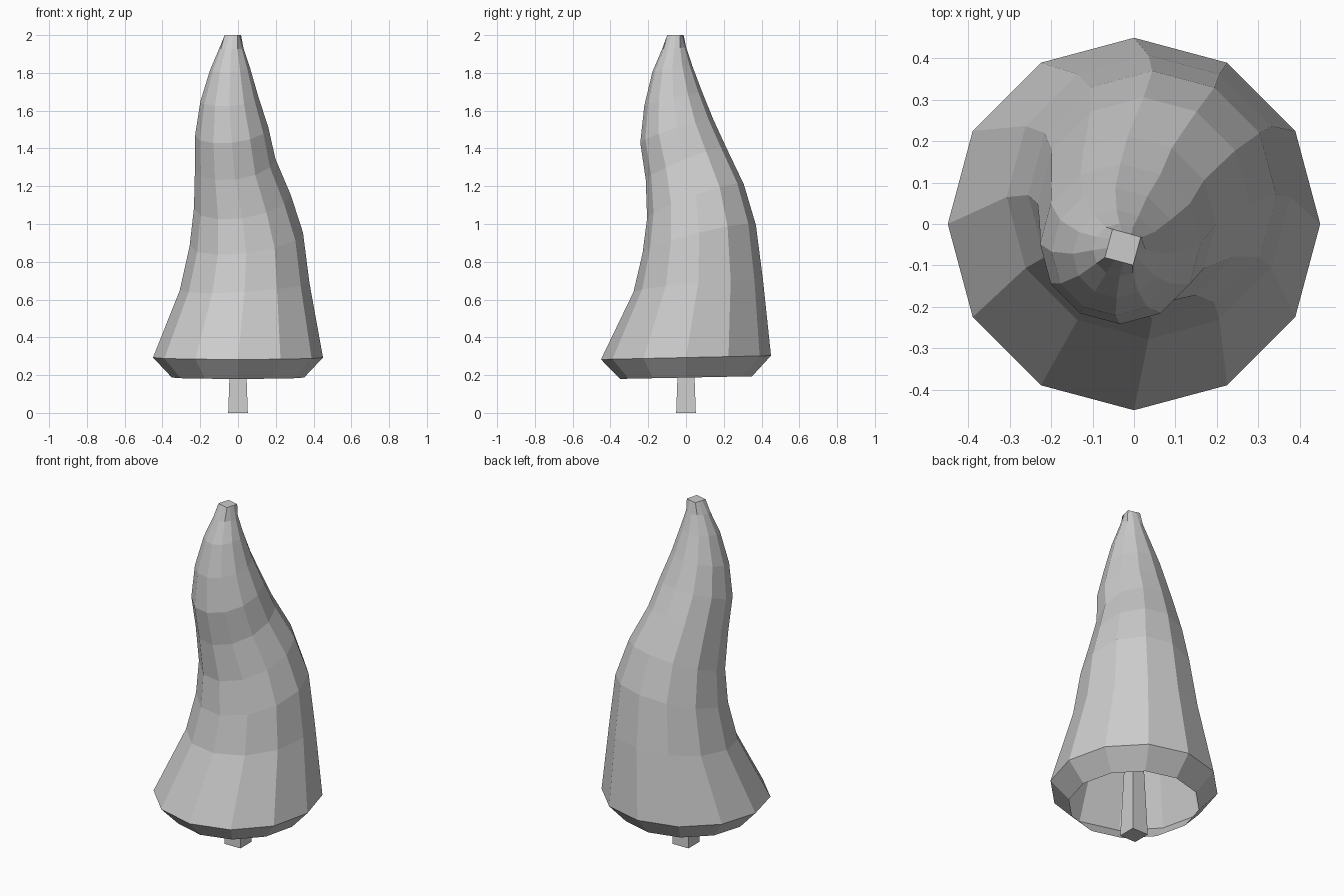
import bpy, bmesh
from math import cos, sin, pi

if "Cube" in bpy.data.objects:
    bpy.data.objects.remove(bpy.data.objects["Cube"])

SIDES = 12

# foliage rings: centre x, centre y, centre z, radius, tilt in x, tilt in y
RINGS = [
    (0.0, 0.0, 0.187, 0.35, 0.0, 0.007),
    (0.0, 0.0, 0.293, 0.45, 0.0, 0.01),
    (0.035, 0.065, 0.67, 0.343, 0.02, 0.03),
    (0.044, 0.07, 0.92, 0.300, 0.035, 0.075),
    (0.023, 0.05, 1.12, 0.256, 0.035, 0.09),
    (-0.015, 0.0, 1.32, 0.213, 0.025, 0.085),
    (-0.033, -0.048, 1.49, 0.194, 0.02, 0.06),
    (-0.045, -0.067, 1.66, 0.154, 0.01, 0.035),
    (-0.042, -0.072, 1.82, 0.106, 0.005, 0.015),
    (-0.035, -0.063, 1.93, 0.064, 0.0, 0.005),
]


def make_object(name, bm):
    bmesh.ops.recalc_face_normals(bm, faces=bm.faces)
    mesh = bpy.data.meshes.new(name)
    bm.to_mesh(mesh)
    bm.free()
    obj = bpy.data.objects.new(name, mesh)
    bpy.context.collection.objects.link(obj)
    return obj


def bridge(bm, a, b):
    n = len(a)
    for i in range(n):
        j = (i + 1) % n
        bm.faces.new((a[i], a[j], b[j], b[i]))


# Foliage: bent, tapering cone with an open underside
bm = bmesh.new()
loops = []
for cx, cy, cz, r, tx, ty in RINGS:
    loop = []
    for i in range(SIDES):
        c, s = cos(2 * pi * i / SIDES), sin(2 * pi * i / SIDES)
        loop.append(bm.verts.new((cx + r * c, cy + r * s, cz + tx * c + ty * s)))
    loops.append(loop)

# Small square tip, its corners at 30, 120, 210 and 300 degrees
tip = []
for i in range(SIDES):
    k, t = divmod(i - 1, 3)
    a0 = pi / 6 + k * pi / 2
    a1, t = a0 + pi / 2, t / 3
    x = cos(a0) * (1 - t) + cos(a1) * t
    y = sin(a0) * (1 - t) + sin(a1) * t
    tip.append(bm.verts.new((-0.027 + 0.05 * x, -0.056 + 0.05 * y, 2.0)))
loops.append(tip)

for lower, upper in zip(loops, loops[1:]):
    bridge(bm, lower, upper)
bm.faces.new(tip)
make_object("foliage", bm)

# Trunk: tapered square post reaching up inside the foliage
bm = bmesh.new()
ends = []
for half, z in ((0.052, 0.0), (0.034, 0.5)):
    ends.append([bm.verts.new((sx * half, sy * half, z))
                 for sx, sy in ((-1, -1), (1, -1), (1, 1), (-1, 1))])
bridge(bm, *ends)
for end in ends:
    bm.faces.new(end)
make_object("trunk", bm)
